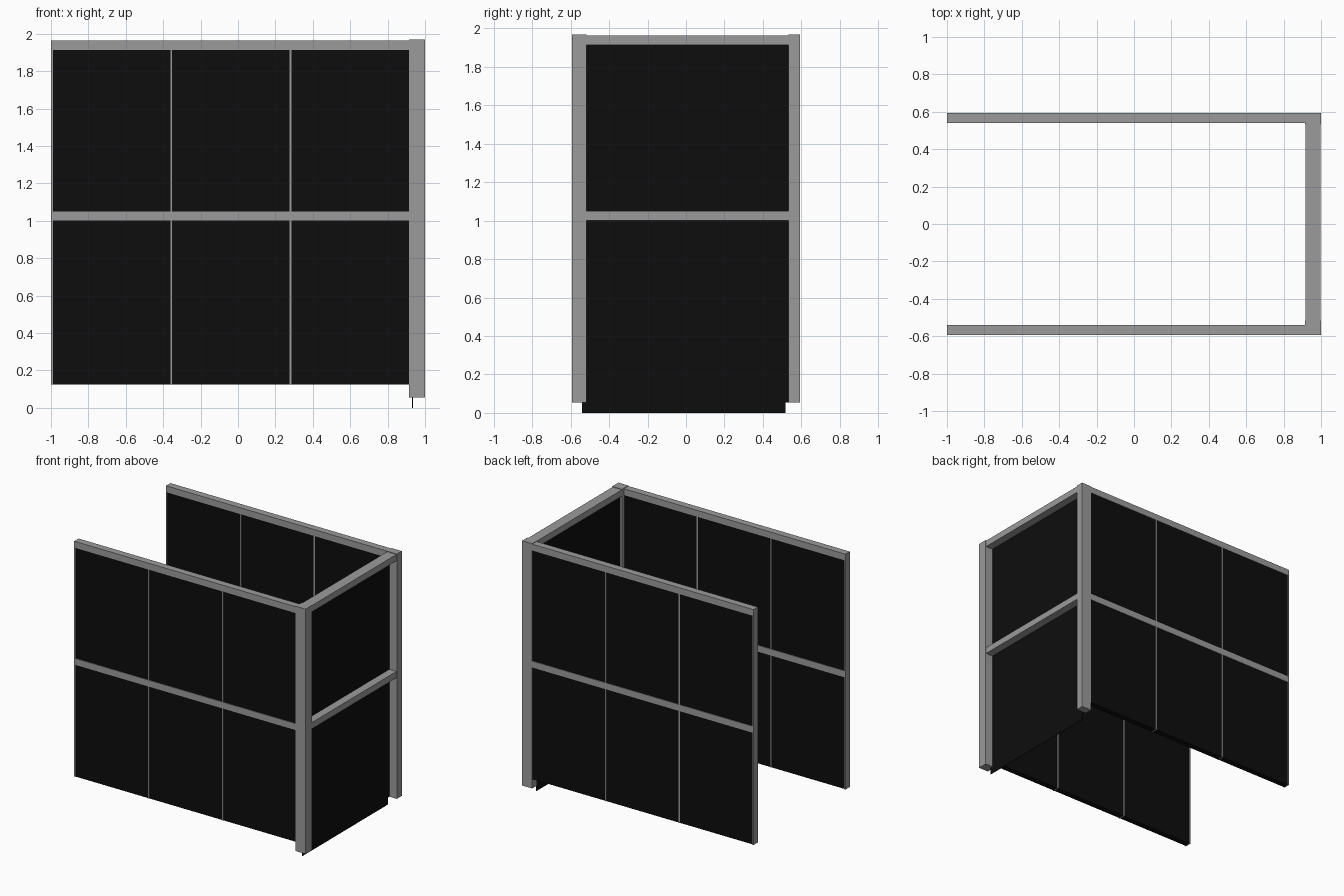
import bpy
import bmesh
from mathutils import Vector

if "Cube" in bpy.data.objects:
    bpy.data.objects.remove(bpy.data.objects["Cube"], do_unlink=True)


def make_material(name, value):
    mat = bpy.data.materials.new(name)
    mat.use_nodes = True
    color = (value, value, value, 1)
    mat.diffuse_color = color
    mat.node_tree.nodes["Principled BSDF"].inputs["Base Color"].default_value = color
    return mat


GREY = make_material("frame grey", 0.33)
BLACK = make_material("panel black", 0.004)


def box(name, x, y, z, mat):
    """Box from (min, max) ranges on each axis."""
    bm = bmesh.new()
    bmesh.ops.create_cube(bm, size=1)
    for v in bm.verts:
        v.co = Vector([(lo + hi) / 2 + c * (hi - lo)
                       for c, (lo, hi) in zip(v.co, (x, y, z))])
    mesh = bpy.data.meshes.new(name)
    bm.to_mesh(mesh)
    bm.free()
    mesh.materials.append(mat)
    obj = bpy.data.objects.new(name, mesh)
    bpy.context.collection.objects.link(obj)
    return obj


X0, X1 = -1.0, 0.914            # long wall extent
POST = (X1, 1.0)                # corner post extent along x
OUT, IN = 0.594, 0.54           # wall faces
INSET, STUD = 0.005, 0.01
BOTTOM, TOP = 0.125, 1.964
MID, UPPER = (1.0, 1.05), (1.914, TOP)
bay = (X1 - X0) / 3

# Long side walls: rails, thin studs and six panels each
for side, sign in (("front", -1), ("back", 1)):
    def depth(inset=0):
        return tuple(sorted((sign * (OUT - inset), sign * (IN + inset))))

    box(side + "_top_rail", (X0, X1), depth(), UPPER, GREY)
    box(side + "_middle_rail", (X0, X1), depth(), MID, GREY)
    for i in range(3):
        left = X0 + i * bay
        box(f"{side}_stud_{i}", (left, left + STUD), depth(), (BOTTOM, UPPER[0]), GREY)
        for level, span in (("lower", (BOTTOM, MID[0])), ("upper", (MID[1], UPPER[0]))):
            box(f"{side}_{level}_panel_{i}", (left + STUD, left + bay),
                depth(INSET), span, BLACK)

# Corner posts
box("front_post", POST, (-OUT, -0.517), (0.055, 1.968), GREY)
box("back_post", POST, (0.533, OUT), (0.055, 1.968), GREY)

# End wall: rails in front of one recessed sheet that hangs lower
box("end_top_rail", (0.916, 0.997), (-0.517, 0.533), UPPER, GREY)
box("end_middle_rail", (0.916, 0.997), (-0.517, 0.533), MID, GREY)
box("end_panel", (0.931, 0.935), (-0.54, 0.517), (0, 1.93), BLACK)
box("end_panel_edge", (0.931, 0.935), (0.517, 0.535), (0.055, 1.93), BLACK)
